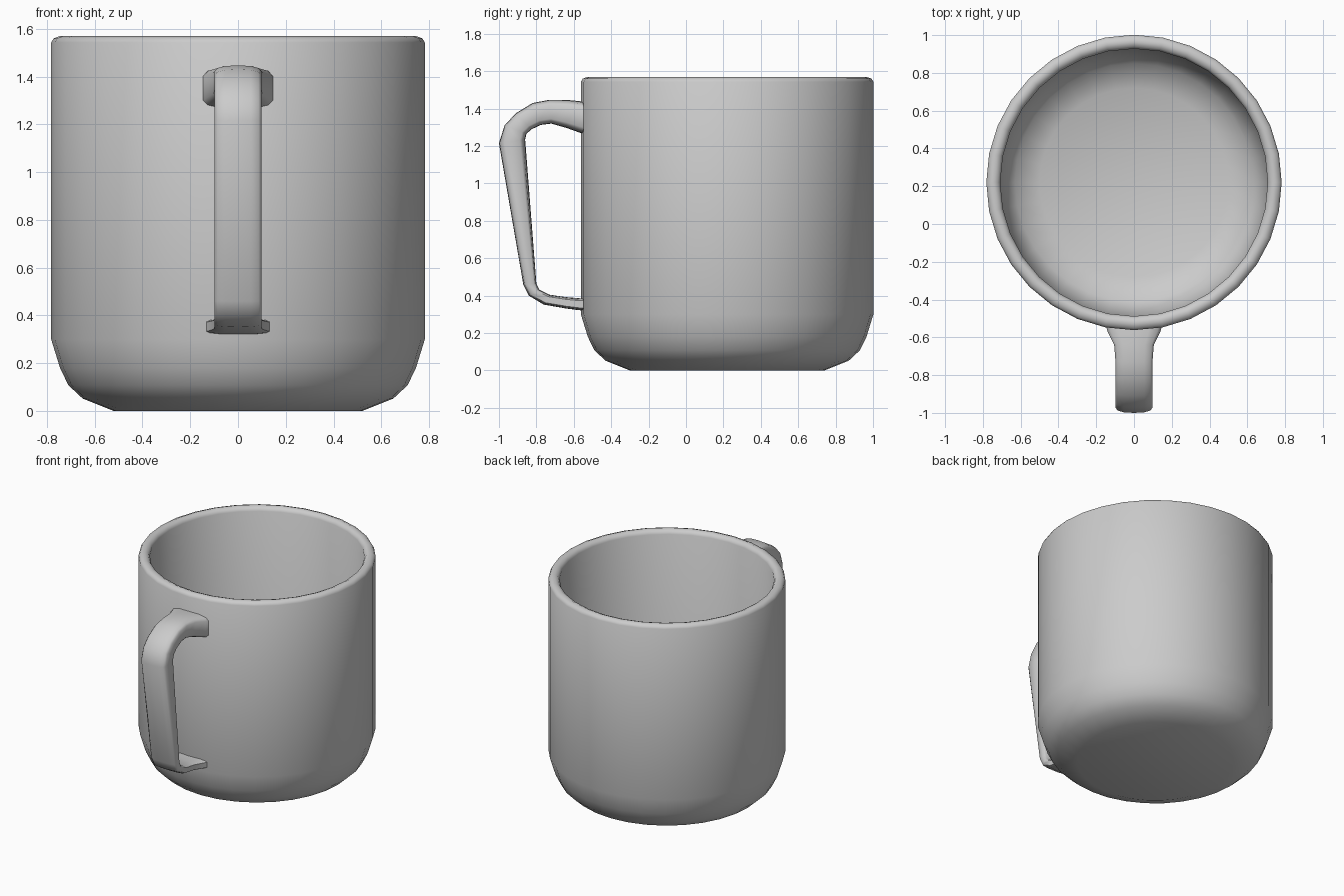
import bpy, bmesh, math

CY = 0.22      # centre of the cup in y
SIDES = 32


def finish(name, bm, angle):
    bmesh.ops.recalc_face_normals(bm, faces=bm.faces)
    me = bpy.data.meshes.new(name)
    bm.to_mesh(me)
    bm.free()
    ob = bpy.data.objects.new(name, me)
    bpy.context.collection.objects.link(ob)
    bpy.ops.object.select_all(action='DESELECT')
    ob.select_set(True)
    bpy.context.view_layer.objects.active = ob
    bpy.ops.object.shade_smooth_by_angle(angle=math.radians(angle))
    return ob


def loft(bm, rings):
    # closed rings of points, bridged in order and capped at both ends
    loops = [[bm.verts.new(p) for p in r] for r in rings]
    n = len(loops[0])
    for a, b in zip(loops, loops[1:]):
        for k in range(n):
            bm.faces.new((a[k], a[(k + 1) % n], b[(k + 1) % n], b[k]))
    bm.faces.new(loops[0])
    bm.faces.new(loops[-1])


# Cup: outer wall, rounded lip, inner wall and floor as one revolved profile
profile = [(0.52, 0.0), (0.65, 0.052), (0.71, 0.108), (0.745, 0.18), (0.782, 0.30),
           (0.782, 1.543), (0.772, 1.56), (0.745, 1.57), (0.72, 1.56), (0.708, 1.54),
           (0.708, 0.32), (0.675, 0.21), (0.63, 0.14), (0.50, 0.08)]
bm = bmesh.new()
loft(bm, [[(r * math.cos(2 * math.pi * k / SIDES),
            CY + r * math.sin(2 * math.pi * k / SIDES), z) for k in range(SIDES)]
          for r, z in profile])
finish("cup", bm, 60)

# Handle: outer and inner edge (y, z) and half width at each station
stations = [
    ((-0.53, 1.435), (-0.53, 1.26), 0.15),
    ((-0.57, 1.44), (-0.57, 1.272), 0.14),
    ((-0.64, 1.447), (-0.64, 1.297), 0.105),
    ((-0.73, 1.447), (-0.72, 1.32), 0.098),
    ((-0.82, 1.43), (-0.775, 1.313), 0.098),
    ((-0.91, 1.375), (-0.825, 1.29), 0.098),
    ((-0.97, 1.31), (-0.853, 1.265), 0.098),
    ((-1.00, 1.215), (-0.86, 1.235), 0.098),
    ((-0.87, 0.46), (-0.80, 0.465), 0.098),
    ((-0.84, 0.40), (-0.785, 0.432), 0.098),
    ((-0.76, 0.352), (-0.73, 0.405), 0.098),
    ((-0.64, 0.331), (-0.64, 0.392), 0.10),
    ((-0.57, 0.322), (-0.57, 0.386), 0.125),
    ((-0.53, 0.32), (-0.53, 0.386), 0.14),
]
# Rounded section: x as a share of half width, depth from inner (0) to outer (1)
half = [(0.0, 1.0), (0.55, 0.98), (0.88, 0.91), (1.0, 0.8),
        (1.0, 0.2), (0.88, 0.09), (0.55, 0.02), (0.0, 0.0)]
section = half + [(-x, f) for x, f in half[-2:0:-1]]
bm = bmesh.new()
loft(bm, [[(x * w, i[0] + f * (o[0] - i[0]), i[1] + f * (o[1] - i[1])) for x, f in section]
          for o, i, w in stations])
finish("handle", bm, 60)
